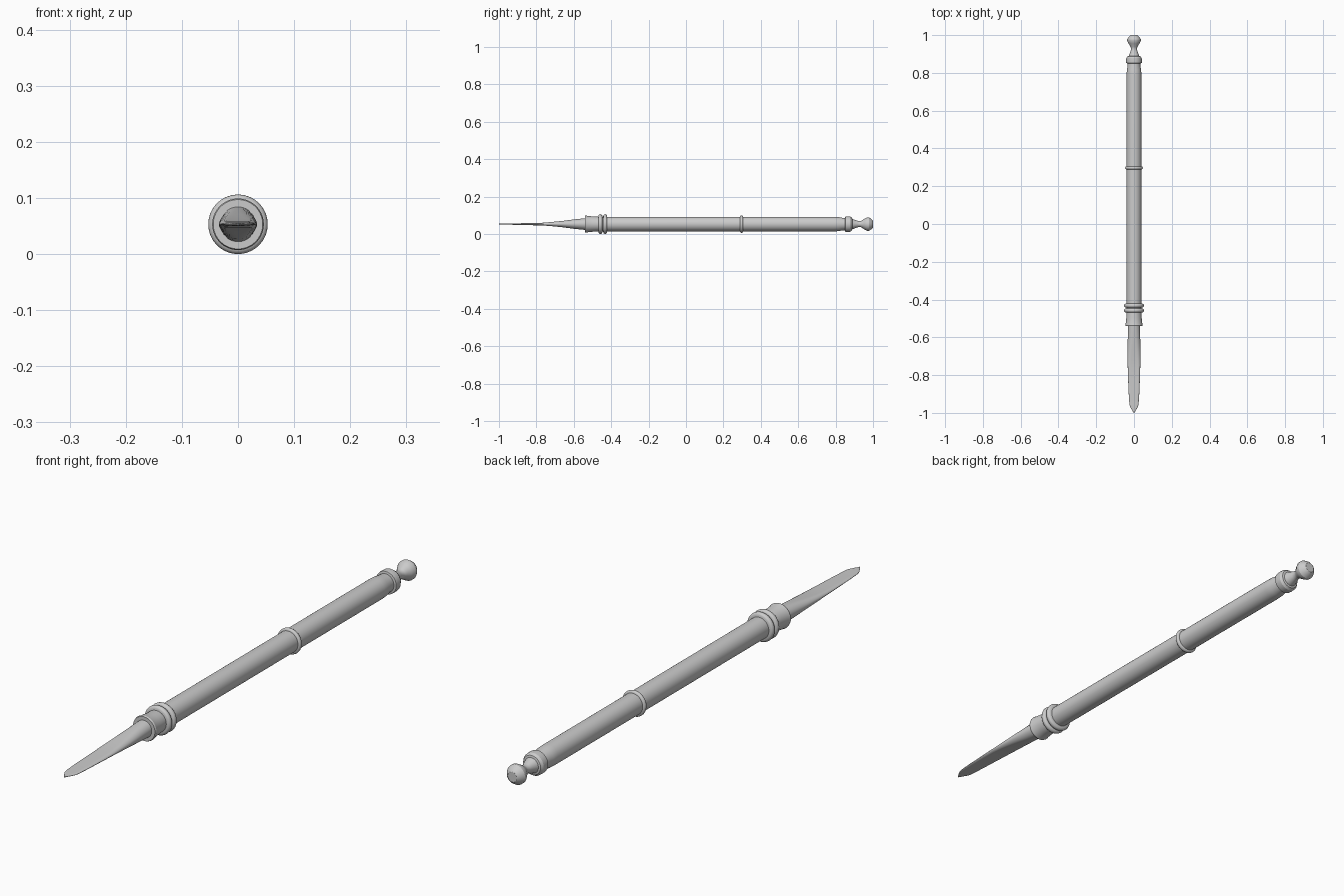
import bpy, bmesh
from math import cos, sin, pi, radians

if "Cube" in bpy.data.objects:
    bpy.data.objects.remove(bpy.data.objects["Cube"])

ZC = 0.053   # height of the long axis
SEG = 48


def loft(name, rings, angle=30):
    """Skin a list of closed rings (lists of points) and cap both ends."""
    bm = bmesh.new()
    loops = [[bm.verts.new(p) for p in ring] for ring in rings]
    n = len(loops[0])
    for a, b in zip(loops, loops[1:]):
        for i in range(n):
            j = (i + 1) % n
            bm.faces.new((a[i], a[j], b[j], b[i]))
    bm.faces.new(loops[0])
    bm.faces.new(loops[-1])
    bmesh.ops.recalc_face_normals(bm, faces=bm.faces)
    mesh = bpy.data.meshes.new(name)
    bm.to_mesh(mesh)
    bm.free()
    ob = bpy.data.objects.new(name, mesh)
    bpy.context.collection.objects.link(ob)
    bpy.ops.object.select_all(action='DESELECT')
    ob.select_set(True)
    bpy.context.view_layer.objects.active = ob
    bpy.ops.object.shade_smooth_by_angle(angle=radians(angle))
    return ob


def section(y, rx, rz, h):
    """Ellipse in xz, cut flat at height +-h."""
    pts = []
    for i in range(SEG):
        t = 2 * pi * (i + 0.5) / SEG
        z = max(-h, min(h, rz * sin(t)))
        pts.append((rx * cos(t), y, ZC + z))
    return pts


def lathe(name, profile):
    """Turn a (y, radius) profile around the long axis."""
    return loft(name, [section(y, r, r, r) for y, r in profile])


def ring(name, y, radius, half, inner):
    """Rounded band around the shaft."""
    pts = [(y - half * cos(pi * k / 8), inner + (radius - inner) * sin(pi * k / 8) ** 0.6)
           for k in range(9)]
    return lathe(name, pts)


# Shaft
lathe("shaft", [(-0.48, 0.039), (0.79, 0.039), (0.815, 0.038), (0.835, 0.034), (0.86, 0.033)])

# Decorative bands
ring("lower_band", -0.458, 0.053, 0.011, 0.036)
ring("upper_band", -0.432, 0.053, 0.011, 0.036)
ring("middle_band", 0.297, 0.047, 0.008, 0.036)

# Flared collar holding the tip
lathe("collar", [(-0.541, 0.036), (-0.541, 0.044), (-0.535, 0.046), (-0.527, 0.044),
                 (-0.50, 0.041), (-0.465, 0.039)])

# Turned end bead and knob
lathe("end_bead", [(0.85, 0.034), (0.852, 0.041), (0.862, 0.042), (0.878, 0.041),
                   (0.887, 0.035), (0.889, 0.029)])
lathe("knob", [(0.885, 0.029), (0.90, 0.024), (0.918, 0.017), (0.93, 0.0155), (0.938, 0.018),
               (0.955, 0.029), (0.968, 0.036), (0.978, 0.036), (0.99, 0.029),
               (0.998, 0.021), (1.0, 0.018)])

# Spatula tip: round at the collar, flattening to a thin pointed blade
tip = [(-0.53, 0.031, 0.032, 0.032), (-0.60, 0.033, 0.026, 0.025), (-0.66, 0.034, 0.020, 0.017),
       (-0.72, 0.034, 0.015, 0.011), (-0.77, 0.033, 0.011, 0.007), (-0.83, 0.031, 0.008, 0.006),
       (-0.90, 0.028, 0.006, 0.004), (-0.955, 0.024, 0.005, 0.003), (-0.967, 0.021, 0.004, 0.003),
       (-0.985, 0.011, 0.003, 0.002), (-1.0, 0.001, 0.002, 0.002)]
loft("blade_tip", [section(*s) for s in tip])
